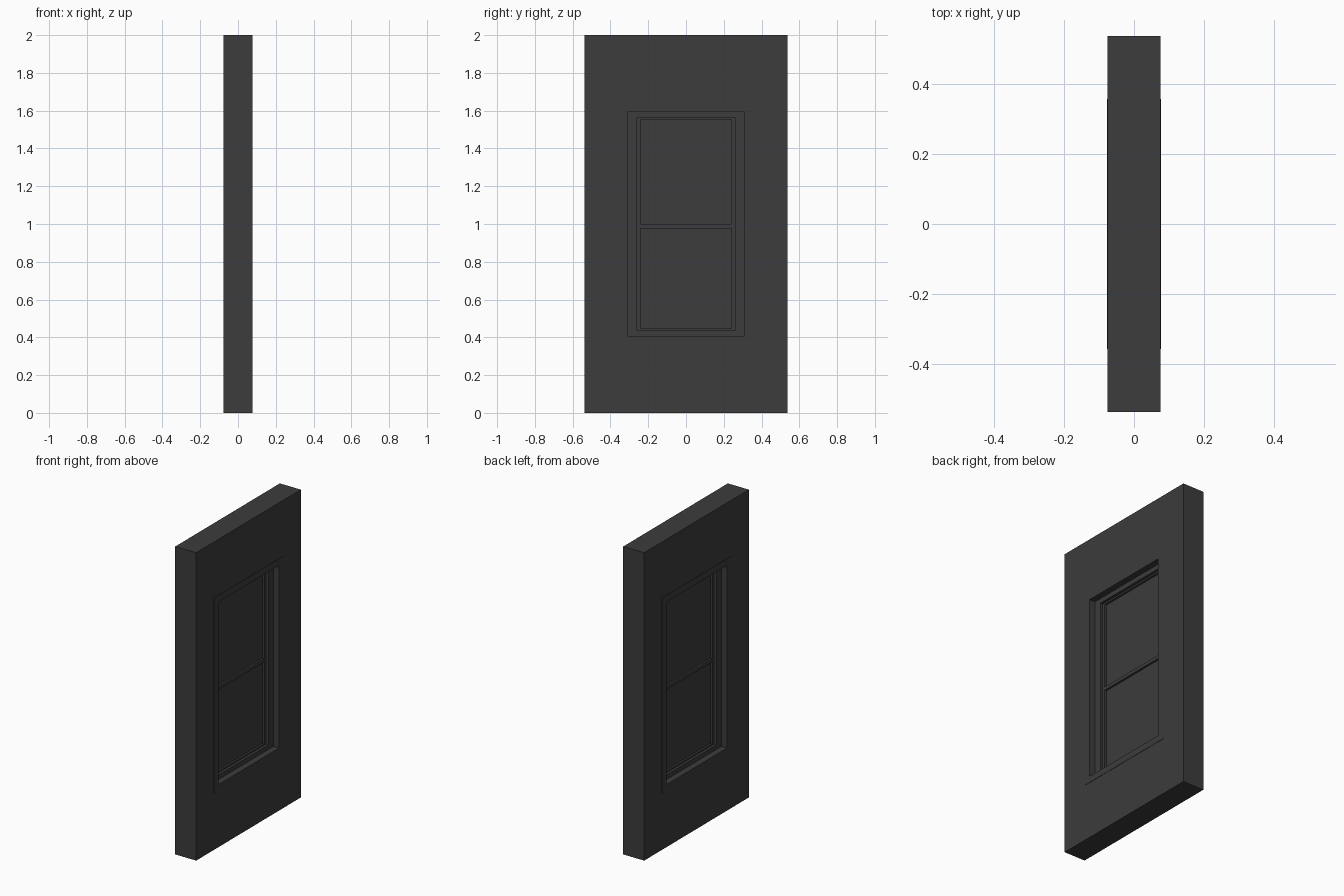
import bpy
import bmesh

if "Cube" in bpy.data.objects:
    bpy.data.objects.remove(bpy.data.objects["Cube"], do_unlink=True)

# One flat dark grey for everything
grey = bpy.data.materials.new("dark_grey")
grey.use_nodes = True
colour = (0.045, 0.045, 0.045, 1)
grey.diffuse_color = colour
grey.node_tree.nodes["Principled BSDF"].inputs["Base Color"].default_value = colour


def finish(name, bm):
    bmesh.ops.recalc_face_normals(bm, faces=bm.faces)
    mesh = bpy.data.meshes.new(name)
    bm.to_mesh(mesh)
    bm.free()
    mesh.materials.append(grey)
    obj = bpy.data.objects.new(name, mesh)
    bpy.context.collection.objects.link(obj)


def corners(bm, rect, x):
    half, low, high = rect
    return [bm.verts.new((x, y, z)) for y, z in
            ((-half, low), (half, low), (half, high), (-half, high))]


def frame(name, outer, inner, depth):
    """Mitred rectangular frame, symmetric about x = 0."""
    bm = bmesh.new()
    loops = [corners(bm, outer, depth), corners(bm, inner, depth),
             corners(bm, inner, -depth), corners(bm, outer, -depth)]
    for a, b in zip(loops, loops[1:] + loops[:1]):
        for i in range(4):
            j = (i + 1) % 4
            bm.faces.new((a[i], a[j], b[j], b[i]))
    finish(name, bm)


def slab(name, rect, depth):
    bm = bmesh.new()
    a, b = corners(bm, rect, depth), corners(bm, rect, -depth)
    bm.faces.new(a)
    bm.faces.new(b)
    for i in range(4):
        j = (i + 1) % 4
        bm.faces.new((a[i], a[j], b[j], b[i]))
    finish(name, bm)


# Rectangles: half width, bottom, top
wall = (0.537, 0.0, 2.0)
casing = (0.357, 0.367, 1.637)
opening = (0.31, 0.408, 1.594)
sash = (0.26, 0.437, 1.563)
glass = (0.241, 0.447, 1.553)

# Wall panel with its slightly raised casing
frame("wall_panel", wall, casing, 0.0755)
frame("window_casing", casing, opening, 0.0775)

# Stepped window frame inside the opening
frame("window_frame", opening, sash, 0.037)
frame("window_sash", sash, glass, 0.02)

# Pane and the meeting rail across the middle
slab("window_pane", glass, 0.007)
slab("meeting_rail", (glass[0], 0.977, 0.999), 0.02)
